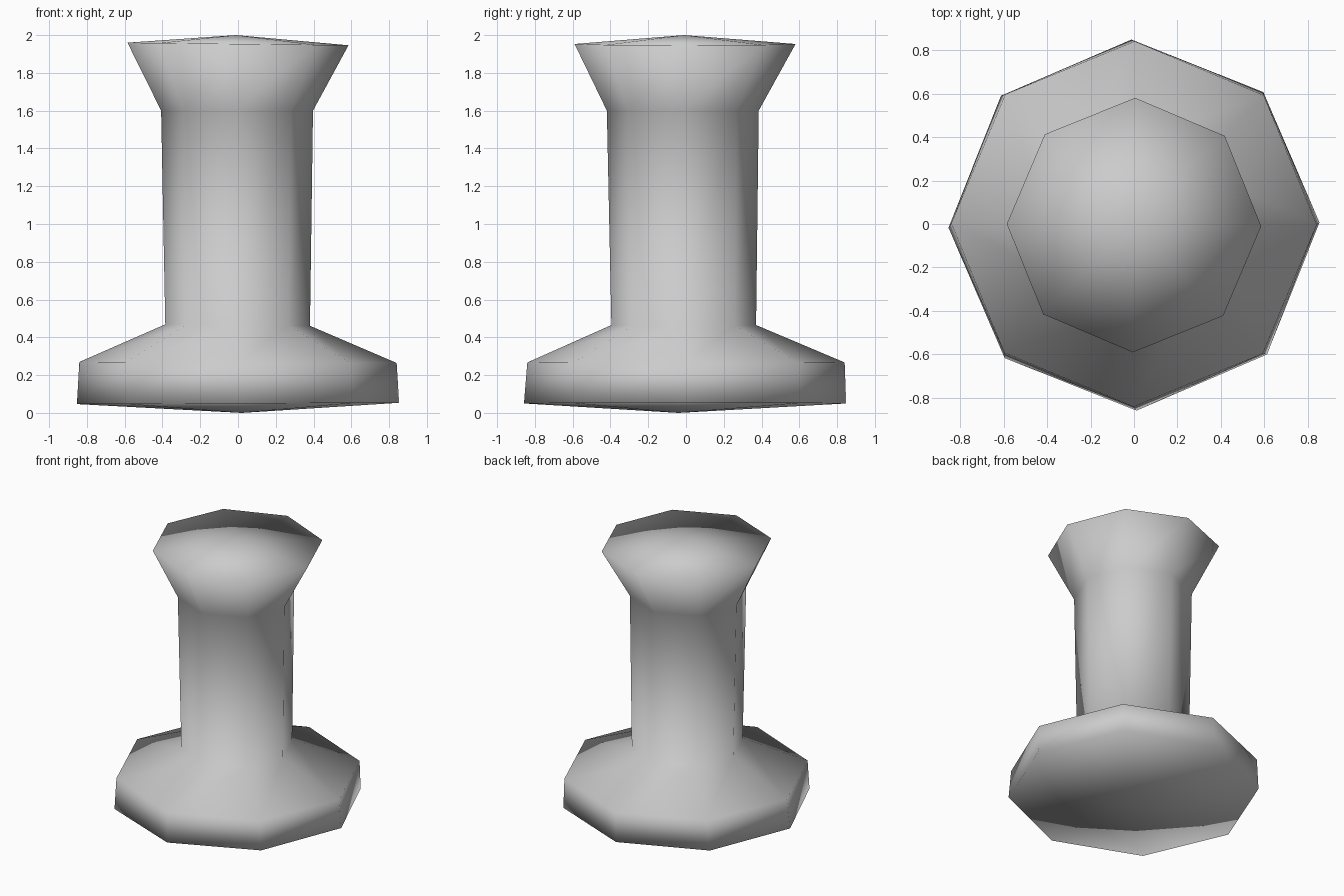
import bpy, bmesh
from math import cos, sin, radians, tau

default = bpy.data.objects.get("Cube")
if default:
    bpy.data.objects.remove(default, do_unlink=True)

SIDES = 8

# Single plain grey
grey = bpy.data.materials.new("light_grey")
grey.use_nodes = True
colour = (0.6, 0.6, 0.6, 1)
grey.diffuse_color = colour
grey.node_tree.nodes["Principled BSDF"].inputs["Base Color"].default_value = colour

# Rings from base to head: centre x, centre y, z, radius, twist in degrees, z slope along x
rings = [
    (0.0, -0.005, 0.05, 0.853, 0.8, 0.004),    # base lower rim
    (0.0, 0.0, 0.267, 0.84, -0.2, -0.003),     # base upper rim
    (-0.002, -0.012, 0.465, 0.383, 0, -0.01),  # foot of the shaft
    (-0.005, -0.017, 1.6, 0.402, 0, 0.0),      # top of the shaft
    (0.0, -0.005, 1.953, 0.585, -0.5, -0.012), # head rim
]

bm = bmesh.new()


def make_ring(cx, cy, z, radius, twist, slope):
    verts = []
    for i in range(SIDES):
        a = tau * i / SIDES + radians(twist)
        x, y = radius * cos(a), radius * sin(a)
        verts.append(bm.verts.new((cx + x, cy + y, z + slope * x)))
    return verts


loops = [make_ring(*r) for r in rings]
bottom = bm.verts.new((0.02, -0.04, 0))
top = bm.verts.new((-0.01, -0.01, 2))

# Walls between rings, and shallow cones closing both ends
for i in range(SIDES):
    j = (i + 1) % SIDES
    for low, high in zip(loops, loops[1:]):
        bm.faces.new((low[i], low[j], high[j], high[i]))
    bm.faces.new((bottom, loops[0][j], loops[0][i]))
    bm.faces.new((top, loops[-1][i], loops[-1][j]))

bmesh.ops.recalc_face_normals(bm, faces=bm.faces)
for face in bm.faces:
    face.smooth = True

mesh = bpy.data.meshes.new("push_pin_body")
bm.to_mesh(mesh)
bm.free()
mesh.materials.append(grey)
body = bpy.data.objects.new("push_pin_body", mesh)
bpy.context.collection.objects.link(body)
